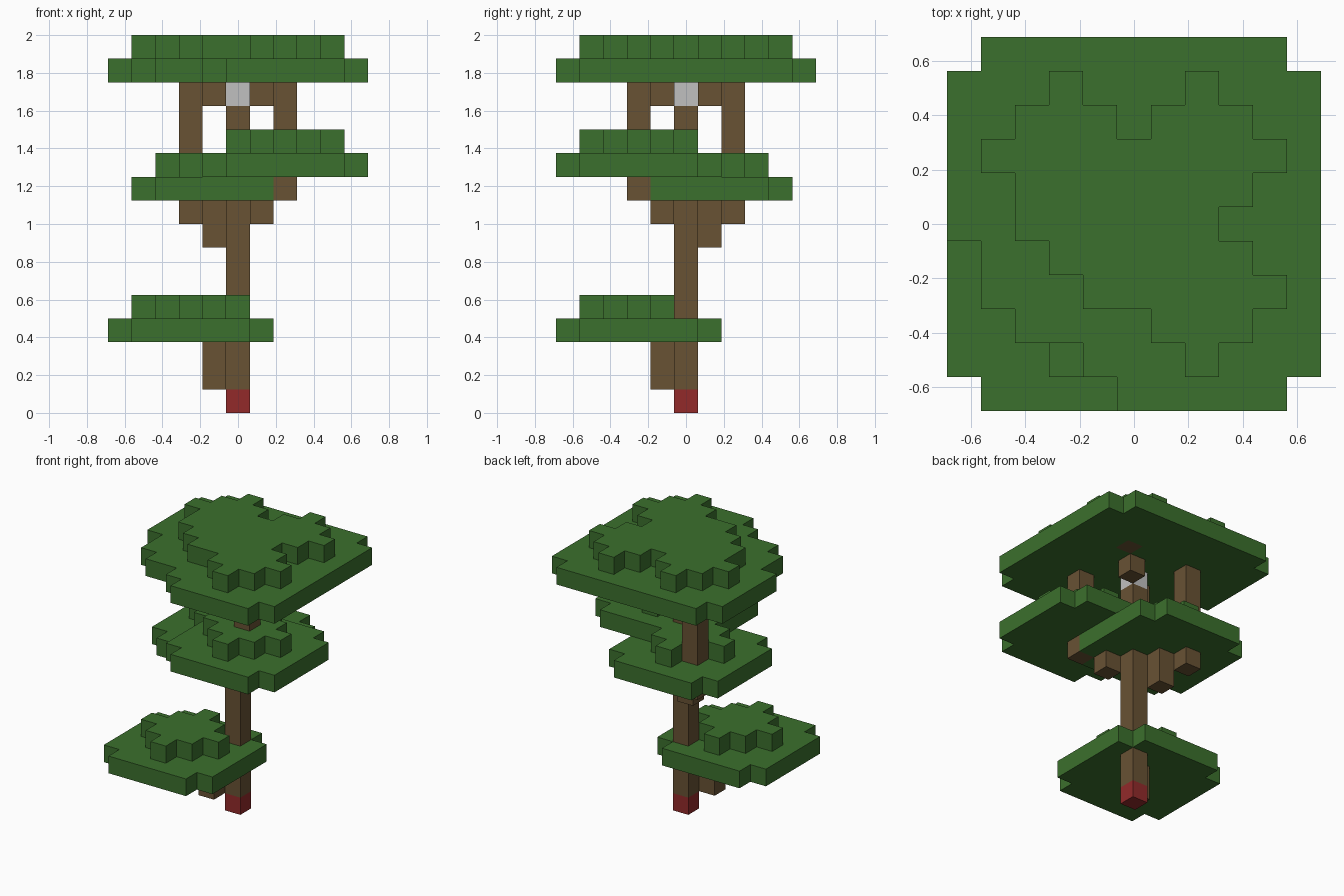
import bpy
import bmesh
from mathutils import Vector

UNIT = 0.125  # edge length of one block

if "Cube" in bpy.data.objects:
    bpy.data.objects.remove(bpy.data.objects["Cube"], do_unlink=True)


def material(name, rgb):
    mat = bpy.data.materials.new(name)
    mat.use_nodes = True
    mat.diffuse_color = (*rgb, 1)
    bsdf = mat.node_tree.nodes["Principled BSDF"]
    bsdf.inputs["Base Color"].default_value = (*rgb, 1)
    bsdf.inputs["Roughness"].default_value = 0.9
    return mat


green = material("leaf green", (0.044, 0.162, 0.026))
brown = material("bark brown", (0.138, 0.084, 0.034))
red = material("base red", (0.287, 0.023, 0.023))
grey = material("light grey", (0.53, 0.53, 0.53))

parts = {}   # part name -> (material, its blocks)
owner = {}   # block -> part name; the first part to claim a block keeps it


def add_part(name, mat, cells):
    mine = [c for c in cells if c not in owner]
    owner.update({c: name for c in mine})
    parts[name] = (mat, mine)


def column(x, y, low, high):
    return [(x, y, z) for z in range(low, high + 1)]


def leaf_pad(cx, cy, z):
    """Wide square slab without corners, topped by a stepped diamond."""
    span = range(-3, 4)
    slab = [(cx + i, cy + j, z) for i in span for j in span if abs(i) + abs(j) < 6]
    cap = [(cx + i, cy + j, z + 1) for i in span for j in span if abs(i) + abs(j) < 3]
    return slab + cap


# Trunk and its end blocks
add_part("trunk_base", red, [(0, 0, 0)])
add_part("trunk", brown, column(0, 0, 1, 12))
add_part("trunk_top_block", grey, [(0, 0, 13)])

# Branches stepping out diagonally
add_part("lower_branch", brown, column(-1, -1, 1, 2))
add_part("back_branch", brown, column(-1, 1, 7, 8) + column(-2, 2, 8, 13))
add_part("front_branch", brown, column(1, -1, 8, 9) + column(2, -2, 9, 13))
add_part("upper_back_branch", brown, [(1, 1, 13), (2, 2, 14)])
add_part("upper_front_branch", brown, [(-1, -1, 13)])

# Foliage
add_part("lower_leaves", green, leaf_pad(-2, -2, 3))
add_part("middle_back_leaves", green, leaf_pad(-1, 1, 9))
add_part("middle_front_leaves", green, leaf_pad(2, -2, 10))
crown = [(2, 2), (-2, 2), (2, -2), (-1, 0)]
add_part("crown_leaves", green,
         list(dict.fromkeys(c for x, y in crown for c in leaf_pad(x, y, 14))))


def build(name, mat, cells):
    """Mesh the outward faces of a group of blocks."""
    bm = bmesh.new()
    for cell in cells:
        centre = Vector(cell) + Vector((0, 0, 0.5))
        for axis in range(3):
            for sign in (-1, 1):
                normal = Vector((0, 0, 0))
                normal[axis] = sign
                if tuple(int(a + b) for a, b in zip(cell, normal)) in owner:
                    continue
                u = Vector((0, 0, 0))
                u[(axis + 1) % 3] = 0.5
                v = normal.cross(u)
                mid = centre + normal * 0.5
                corners = (mid - u - v, mid + u - v, mid + u + v, mid - u + v)
                bm.faces.new([bm.verts.new(p * UNIT) for p in corners])
    bmesh.ops.remove_doubles(bm, verts=bm.verts, dist=UNIT / 100)
    mesh = bpy.data.meshes.new(name)
    bm.to_mesh(mesh)
    bm.free()
    mesh.materials.append(mat)
    bpy.context.collection.objects.link(bpy.data.objects.new(name, mesh))


for part, (mat, cells) in parts.items():
    build(part, mat, cells)
